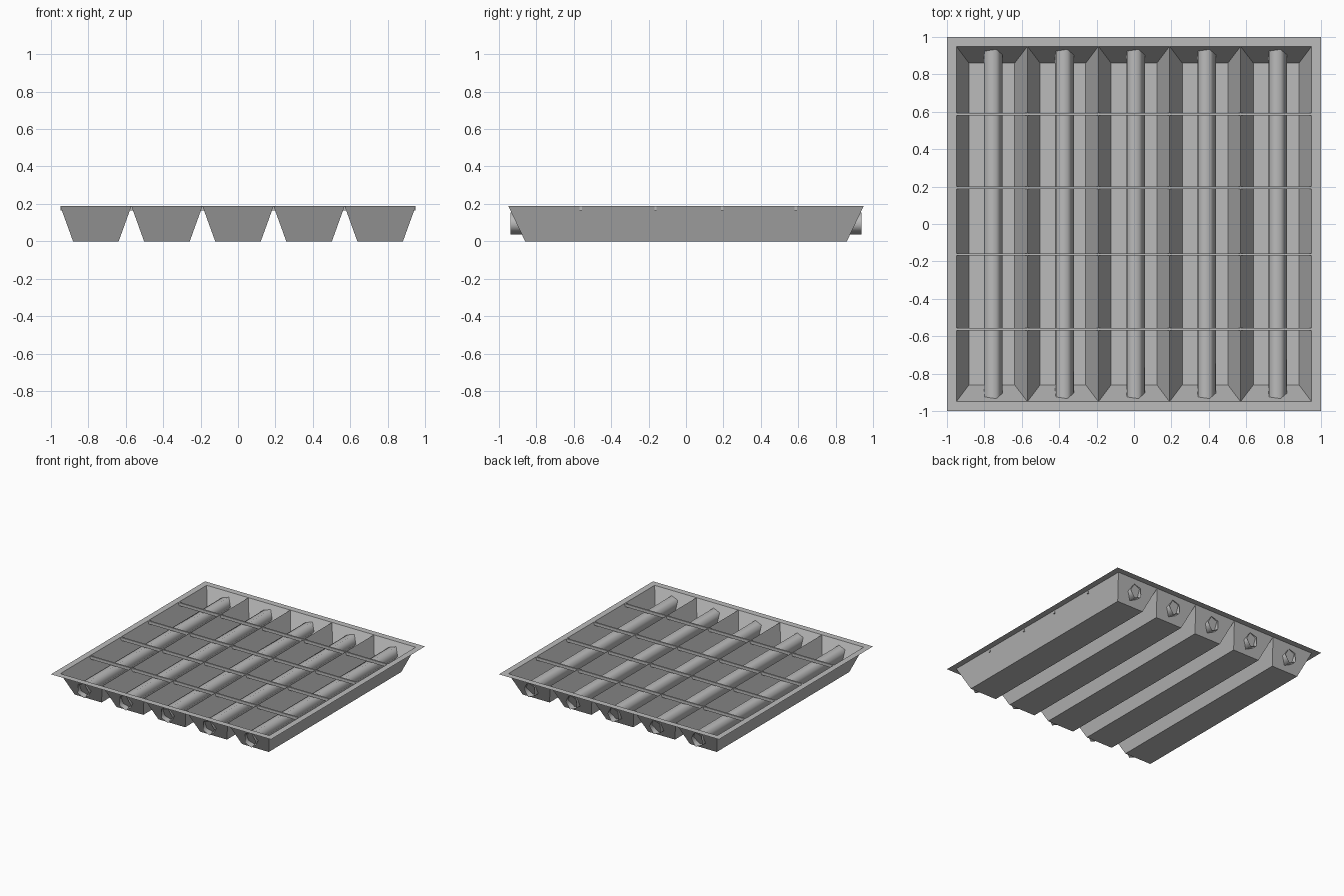
import bpy
import bmesh
from math import cos, sin, radians

cube = bpy.data.objects.get("Cube")
if cube:
    bpy.data.objects.remove(cube)

TOP = 0.188      # height of the rim
INNER = 0.95     # half size of the opening
FLOOR_Y = 0.86   # half length of a tray floor
FLOOR_X = 0.122  # half width of a tray floor
TRAYS = 5
PITCH = 2 * INNER / TRAYS

grey = bpy.data.materials.new("light_grey")
grey.use_nodes = True
grey.diffuse_color = (0.5, 0.5, 0.5, 1)
grey.node_tree.nodes["Principled BSDF"].inputs["Base Color"].default_value = (0.5, 0.5, 0.5, 1)


def add_object(name, bm, smooth=False):
    mesh = bpy.data.meshes.new(name)
    bm.to_mesh(mesh)
    bm.free()
    mesh.materials.append(grey)
    for poly in mesh.polygons:
        poly.use_smooth = smooth
    obj = bpy.data.objects.new(name, mesh)
    bpy.context.collection.objects.link(obj)
    return obj


def rectangle(bm, cx, hx, hy, z):
    return [bm.verts.new((cx + sx * hx, sy * hy, z))
            for sx, sy in ((-1, -1), (1, -1), (1, 1), (-1, 1))]


def bridge(bm, a, b):
    for i in range(len(a)):
        j = (i + 1) % len(a)
        bm.faces.new((a[i], a[j], b[j], b[i]))


# Flat rim around the opening
bm = bmesh.new()
bridge(bm, rectangle(bm, 0, 1, 1, TOP), rectangle(bm, 0, INNER, INNER, TOP))
add_object("rim", bm)

# Open trays with sloping walls, and the open tube lying in each one
for n in range(TRAYS):
    x = (n - (TRAYS - 1) / 2) * PITCH

    bm = bmesh.new()
    floor = rectangle(bm, x, FLOOR_X, FLOOR_Y, 0)
    bridge(bm, rectangle(bm, x, PITCH / 2, INNER, TOP), floor)
    bm.faces.new(floor)
    add_object(f"tray_{n + 1}", bm)

    bm = bmesh.new()
    ends = []
    for y in (-0.937, 0.937):
        ends.append([bm.verts.new((x + 0.004 + 0.054 * cos(radians(69 + 72 * k)), y,
                                   0.096 + 0.062 * sin(radians(69 + 72 * k))))
                     for k in range(5)])
    bridge(bm, ends[0], ends[1])
    bmesh.ops.recalc_face_normals(bm, faces=bm.faces)
    add_object(f"tube_{n + 1}", bm, smooth=True)

# Thin bars across all trays
for n, y in enumerate((-0.563, -0.163, 0.193, 0.587)):
    bm = bmesh.new()
    bmesh.ops.create_cube(bm, size=1)
    bmesh.ops.scale(bm, verts=bm.verts, vec=(2 * INNER, 0.013, 0.024))
    bmesh.ops.translate(bm, verts=bm.verts, vec=(0, y, TOP - 0.012))
    add_object(f"cross_bar_{n + 1}", bm)
